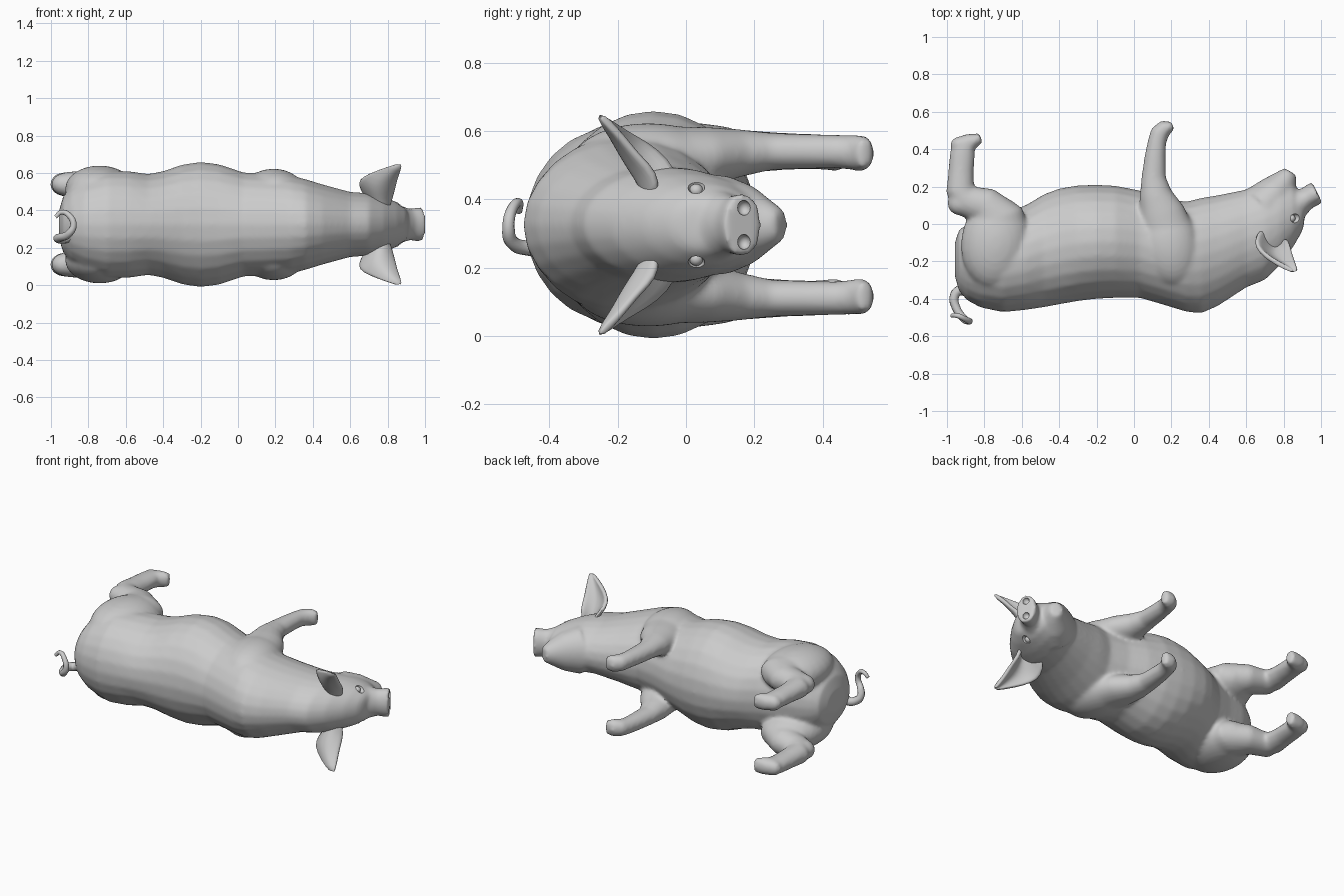
import bpy, bmesh, math
from mathutils import Vector, Matrix

if "Cube" in bpy.data.objects:
    bpy.data.objects.remove(bpy.data.objects["Cube"])

MID = 0.325          # height of the animal's plane of symmetry (it lies on its side)
SEG = 24

skin = bpy.data.materials.new("grey skin")
skin.diffuse_color = (0.6, 0.6, 0.6, 1)
skin.use_nodes = True
skin.node_tree.nodes["Principled BSDF"].inputs["Base Color"].default_value = skin.diffuse_color


def loft(bm, rings):
    """Skin closed rings given as (centre, half axis u, half axis v)."""
    loops = []
    for c, u, v in rings:
        loops.append([bm.verts.new(c + u * math.cos(a) + v * math.sin(a))
                      for a in (2 * math.pi * i / SEG for i in range(SEG))])
    for a, b in zip(loops, loops[1:]):
        for i in range(SEG):
            j = (i + 1) % SEG
            bm.faces.new((a[i], a[j], b[j], b[i]))
    bm.faces.new(loops[0][::-1])
    bm.faces.new(loops[-1])


def limb(bm, pts):
    """Tube along points (x, y, z offset, radius in plane, radius across)."""
    cs = [Vector((p[0], p[1], MID + p[2])) for p in pts]
    rings = []
    for i, p in enumerate(pts):
        t = cs[min(i + 1, len(cs) - 1)] - cs[max(i - 1, 0)]
        u = Vector((t.y, -t.x, 0)).normalized()
        rings.append((cs[i], u * p[3], Vector((0, 0, p[4]))))
    loft(bm, rings)


def ball(bm, c, r, turn=0):
    m = (Matrix.Translation((c[0], c[1], MID + c[2])) @ Matrix.Rotation(turn, 4, 'Z')
         @ Matrix.Diagonal((*r, 1)))
    bmesh.ops.create_uvsphere(bm, u_segments=24, v_segments=14, radius=1, matrix=m)


def finish(name, bm):
    bmesh.ops.recalc_face_normals(bm, faces=bm.faces)
    me = bpy.data.meshes.new(name)
    bm.to_mesh(me)
    bm.free()
    me.materials.append(skin)
    ob = bpy.data.objects.new(name, me)
    bpy.context.collection.objects.link(ob)
    return ob


def bake(ob, angle=40):
    """Apply modifiers and shade smooth."""
    bpy.ops.object.select_all(action='DESELECT')
    ob.select_set(True)
    bpy.context.view_layer.objects.active = ob
    bpy.ops.object.convert(target='MESH')
    bpy.ops.object.shade_smooth_by_angle(angle=math.radians(angle))


# torso and head: x, back y, belly y, half width
bm = bmesh.new()
torso = [(-.958, -.28, -.10, .07), (-.935, -.36, -.03, .15), (-.89, -.41, .0, .205),
         (-.82, -.447, .03, .25), (-.70, -.472, .06, .288), (-.58, -.46, .10, .285),
         (-.48, -.445, .16, .27), (-.40, -.43, .19, .285),
         (-.30, -.412, .207, .32), (-.20, -.40, .21, .335), (-.1, -.395, .205, .322),
         (.03, -.395, .18, .278), (.15, -.43, .14, .272), (.28, -.470, .12, .262),
         (.36, -.478, .14, .243), (.45, -.438, .155, .215), (.6, -.34, .185, .174),
         (.7, -.30, .22, .167), (.78, -.22, .24, .148), (.85, -.125, .22, .12),
         (.897, -.045, .15, .085), (.91, .0, .11, .06)]
loft(bm, [(Vector((x, (a + b) / 2, MID)), Vector((0, (b - a) / 2, 0)), Vector((0, 0, w)))
          for x, a, b, w in torso])

# jaw and snout
limb(bm, [(.70, .10, 0, .13, .15), (.77, .18, 0, .098, .118), (.81, .235, 0, .068, .078),
          (.837, .28, 0, .038, .046)])
limb(bm, [(.80, .05, 0, .13, .135), (.87, .105, 0, .078, .10), (.92, .135, 0, .06, .084),
          (.957, .157, 0, .062, .092), (.980, .168, 0, .063, .094)])

# legs
for s in (1, -1):
    ball(bm, (-.74, -.10, .19 * s), (.185, .25, .125), -.1)
    limb(bm, [(-.73, -.08, .19 * s, .18, .115), (-.735, .03, .20 * s, .15, .1),
              (-.80, .10, .205 * s, .10, .085), (-.90, .125, .212 * s, .088, .07),
              (-.93, .18, .215 * s, .076, .063), (-.925, .28, .215 * s, .068, .055),
              (-.918, .37, .215 * s, .068, .052), (-.908, .415, .212 * s, .068, .052),
              (-.88, .437, .21 * s, .05, .052), (-.845, .45, .21 * s, .036, .05),
              (-.818, .46, .21 * s, .027, .044)])
    ball(bm, (-.93, .11, .214 * s), (.068, .065, .06))
    ball(bm, (-.925, .425, .212 * s), (.058, .045, .05))
    ball(bm, (.19, -.11, .18 * s), (.16, .23, .118), .2)
    limb(bm, [(.19, -.08, .185 * s, .145, .105), (.15, .06, .2 * s, .122, .087),
              (.115, .16, .21 * s, .088, .07), (.105, .25, .215 * s, .066, .055),
              (.113, .36, .215 * s, .057, .052), (.123, .44, .215 * s, .05, .05),
              (.137, .485, .212 * s, .052, .052), (.165, .513, .21 * s, .044, .054),
              (.208, .527, .21 * s, .024, .046)])
body = finish("body", bm)

# nostril and eye socket cutters
bm = bmesh.new()
for s in (1, -1):
    ball(bm, (.979, .17, .05 * s), (.025, .02, .022))
    ball(bm, (.868, .03, .115 * s), (.035, .026, .026))
cutter = finish("cutter", bm)
cutter.hide_render = True

# blend the parts into one skin, then carve
m = body.modifiers.new("blend", 'REMESH')
m.mode = 'VOXEL'
m.voxel_size = .011
m = body.modifiers.new("relax", 'SMOOTH')
m.factor = .5
m.iterations = 12
m = body.modifiers.new("carve", 'BOOLEAN')
m.operation = 'DIFFERENCE'
m.object = cutter
bake(body, 50)
bpy.data.objects.remove(cutter)

# eyes
for side, s in (("upper", 1), ("lower", -1)):
    bm = bmesh.new()
    ball(bm, (.843, .03, .1 * s), (.02, .02, .02))
    bake(finish(side + "_eye", bm))

# ears: left and right edge of each row from root to tip, cupped between
rows = [((.72, -.03, .10), (.81, -.08, .10)), ((.675, -.02, .16), (.825, -.085, .155)),
        ((.642, -.085, .225), (.84, -.135, .20)), ((.662, -.14, .255), (.848, -.165, .235)),
        ((.745, -.20, .29), (.860, -.20, .275)), ((.852, -.255, .325), (.875, -.25, .322))]
N = 8
for side, s in (("upper", 1), ("lower", -1)):
    bm = bmesh.new()
    grid = []
    for k, (a, b) in enumerate(rows):
        a, b = Vector(a), Vector(b)
        cup = (.5, .42, .26, .2, .16, .1)[k] * (b - a).length
        line = []
        for i in range(N + 1):
            t = i / N
            p = a.lerp(b, t) + Vector((0, -1, -.7)) * cup * math.sin(math.pi * t)
            line.append(bm.verts.new((p.x, p.y, MID + s * p.z)))
        grid.append(line)
    for a, b in zip(grid, grid[1:]):
        for i in range(N):
            bm.faces.new((a[i], a[i + 1], b[i + 1], b[i]))
    ear = finish(side + "_ear", bm)
    m = ear.modifiers.new("thickness", 'SOLIDIFY')
    m.thickness = .025
    m.offset = 0
    m = ear.modifiers.new("round", 'SUBSURF')
    m.levels = 1
    bake(ear, 60)

# curly tail
path = [(-.86, -.38, .275), (-.93, -.355, .25), (-.96, -.385, .25), (-.95, -.45, .255),
        (-.905, -.51, .275), (-.88, -.52, .32), (-.90, -.51, .37), (-.945, -.49, .39),
        (-.975, -.49, .365)]
cu = bpy.data.curves.new("tail", 'CURVE')
cu.dimensions = '3D'
cu.bevel_depth = .03
cu.bevel_resolution = 3
cu.use_fill_caps = True
sp = cu.splines.new('BEZIER')
sp.resolution_u = 6
sp.bezier_points.add(len(path) - 1)
for i, (bp, p) in enumerate(zip(sp.bezier_points, path)):
    bp.co = p
    bp.handle_left_type = bp.handle_right_type = 'AUTO'
    bp.radius = 1 - .08 * i
cu.materials.append(skin)
tail = bpy.data.objects.new("tail", cu)
bpy.context.collection.objects.link(tail)
bake(tail, 60)
